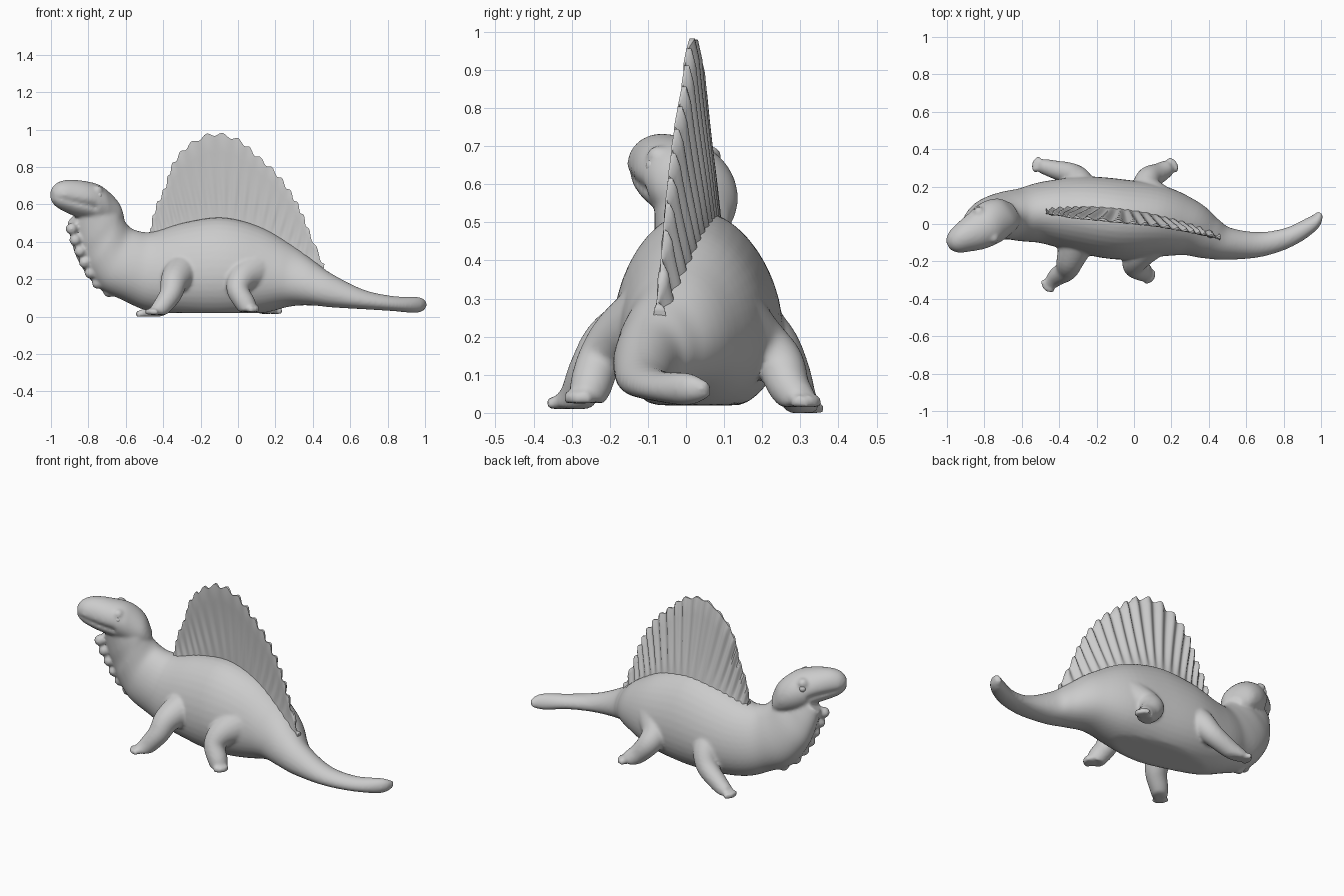
import bpy, bmesh, math
from mathutils import Vector, Matrix, Quaternion

cube = bpy.data.objects.get("Cube")
if cube:
    bpy.data.objects.remove(cube, do_unlink=True)

grey = bpy.data.materials.new("plain grey")
grey.use_nodes = True
GREY = (0.6, 0.6, 0.6, 1)
grey.diffuse_color = GREY
for node in grey.node_tree.nodes:
    if node.type == 'BSDF_PRINCIPLED':
        node.inputs["Base Color"].default_value = GREY


def spline(points, steps):
    """Catmull-Rom through tuples of any length."""
    out = []
    last = len(points) - 1
    for i in range(last):
        a, b, c, d = (points[max(0, min(last, i + k))] for k in (-1, 0, 1, 2))
        for s in range(steps):
            t = s / steps
            out.append(tuple(
                q + t / 2 * (r - p + t * (2 * p - 5 * q + 4 * r - w + t * (3 * (q - r) + w - p)))
                for p, q, r, w in zip(a, b, c, d)))
    out.append(points[-1])
    return out


def skin(bm, rings, floor=-9):
    """Bridge closed rings and cap both ends, flattened on a floor."""
    rows = [[bm.verts.new((p[0], p[1], max(p[2], floor))) for p in ring] for ring in rings]
    n = len(rows[0])
    for a, b in zip(rows, rows[1:]):
        for k in range(n):
            bm.faces.new((a[k], a[(k + 1) % n], b[(k + 1) % n], b[k]))
    bm.faces.new(rows[0][::-1])
    bm.faces.new(rows[-1])


def oval_loft(bm, stations, drop=0.0, groove=0.0, floor=-9, seg=40):
    """Stations: top x, top z, bottom x, bottom z, centre y, half width."""
    path = spline(stations, 6)
    mids = [Vector(((a + c) / 2, y, (b + d) / 2)) for a, b, c, d, y, w in path]
    rings = []
    for i, (a, b, c, d, y, w) in enumerate(path):
        t = mids[min(i + 1, len(mids) - 1)] - mids[max(i - 1, 0)]
        side = Vector((-t.y, t.x, 0)).normalized()
        up = Vector(((a - c) / 2, 0, (b - d) / 2))
        depth = groove if i > len(path) * 0.45 else 0
        ring = []
        for k in range(seg):
            ang = math.tau * k / seg
            s = math.sin(ang)
            h = s - drop * (1 - s * s)
            wide = w * (1 - depth * math.exp(-((s + 0.3) / 0.14) ** 2))
            ring.append(mids[i] + side * wide * math.cos(ang) + up * h)
        rings.append(ring)
    skin(bm, rings, floor)


def tube(bm, points, floor, seg=20):
    """Points: x, y, z, radius."""
    path = spline(points, 5)
    rings = []
    turn, old = Quaternion(), Vector((0, 0, 1))
    for i, p in enumerate(path):
        t = (Vector(path[min(i + 1, len(path) - 1)][:3]) - Vector(path[max(i - 1, 0)][:3])).normalized()
        turn = old.rotation_difference(t) @ turn
        old = t
        rings.append([Vector(p[:3]) + turn @ Vector((math.cos(math.tau * k / seg),
                                                     math.sin(math.tau * k / seg), 0)) * p[3]
                      for k in range(seg)])
    skin(bm, rings, floor)


def ball(bm, centre, radius):
    bmesh.ops.create_uvsphere(bm, u_segments=20, v_segments=12, radius=radius,
                              matrix=Matrix.Translation(centre))


def finish(bm, name):
    bmesh.ops.recalc_face_normals(bm, faces=bm.faces[:])
    mesh = bpy.data.meshes.new(name)
    bm.to_mesh(mesh)
    bm.free()
    obj = bpy.data.objects.new(name, mesh)
    bpy.context.collection.objects.link(obj)
    mesh.materials.append(grey)
    bpy.ops.object.select_all(action='DESELECT')
    obj.select_set(True)
    bpy.context.view_layer.objects.active = obj
    return obj


body = bmesh.new()

# Tail, trunk and neck
trunk = [
    (1.0, .08, .99, .04, .06, .015), (.965, .105, .95, .02, .005, .04),
    (.83, .11, .83, .03, -.07, .053), (.67, .145, .67, .04, -.11, .067),
    (.5, .23, .5, .05, -.105, .087), (.4, .3, .4, .06, -.075, .115),
    (.28, .39, .28, .055, -.02, .155), (.12, .48, .12, .015, .015, .195),
    (-.08, .53, -.08, -.01, .025, .215), (-.28, .505, -.28, 0, .05, .205),
    (-.45, .455, -.48, .03, .06, .17), (-.54, .46, -.62, .09, .05, .145),
    (-.59, .49, -.74, .15, .045, .13), (-.63, .55, -.82, .25, .03, .12),
    (-.66, .6, -.87, .37, .01, .105), (-.7, .64, -.9, .5, -.01, .085)]
oval_loft(body, trunk, drop=.15, floor=.02)

# Head with a mouth crease
head = [
    (-.625, .54, -.64, .47, .07, .05), (-.66, .63, -.68, .46, .05, .09),
    (-.74, .7, -.75, .48, .02, .115), (-.82, .725, -.83, .52, -.03, .108),
    (-.91, .732, -.9, .55, -.07, .085), (-.965, .715, -.965, .585, -.1, .06),
    (-.995, .68, -.995, .62, -.115, .025)]
oval_loft(body, head, groove=.16)

# Scalloped throat frill
for x, z in [(-.69, .135), (-.75, .18), (-.79, .235), (-.82, .29), (-.845, .35), (-.87, .41), (-.89, .47)]:
    ball(body, (x, .08 + (x + .69) * .5 - .03, z), .032)

# Legs with short toes, each cut flat at its sole
legs = [
    (.01, [(-.3, -.08, .24, .1), (-.34, -.19, .19, .075), (-.36, -.245, .12, .06),
           (-.41, -.28, .05, .05), (-.44, -.31, .02, .04)]),
    (0, [(-.28, .14, .24, .1), (-.29, .22, .18, .075), (-.33, .265, .11, .06),
         (-.42, .29, .05, .05), (-.49, .31, .015, .04)]),
    (.025, [(.08, -.08, .24, .12), (.02, -.17, .2, .08), (0, -.225, .14, .06),
            (.04, -.25, .07, .055), (.06, -.265, .03, .045)]),
    (.015, [(.12, .1, .24, .12), (.07, .19, .18, .08), (.08, .245, .13, .065),
            (.13, .27, .07, .055), (.18, .3, .03, .045)])]
for sole, path in legs:
    tube(body, path, sole)
    foot, ankle = Vector(path[-1][:3]), Vector(path[-2][:3])
    heading = math.atan2(foot.y - ankle.y, foot.x - ankle.x)
    for spread in (-.6, 0, .6):
        d = Vector((math.cos(heading + spread), math.sin(heading + spread), 0))
        tip = foot + d * .055
        tube(body, [(foot.x, foot.y, sole + .015, .026), (tip.x, tip.y, sole + .01, .02)], sole)

# Brow ridges above the eyes
across = Vector((.49, -.87, 0))
brow = Vector((-.79, -.005, .672))
for s in (1, -1):
    ball(body, brow + across * s * .078, .03)

# Fuse everything into one skin
obj = finish(body, "body")
fuse = obj.modifiers.new("fuse", 'REMESH')
fuse.mode = 'VOXEL'
fuse.voxel_size = .009
fuse.use_smooth_shade = True
soft = obj.modifiers.new("soften", 'SMOOTH')
soft.factor = .5
soft.iterations = 7
for m in ("fuse", "soften"):
    bpy.ops.object.modifier_apply(modifier=m)
obj.data.materials.clear()
obj.data.materials.append(grey)
bpy.ops.object.shade_smooth_by_angle(angle=math.radians(45))

# Eyes
for s, name in ((1, "right_eye"), (-1, "left_eye")):
    bm = bmesh.new()
    ball(bm, brow + across * s * .093 + Vector((0, 0, -.025)), .02)
    finish(bm, name)
    bpy.ops.object.shade_smooth_by_angle(angle=math.radians(45))

# Ribbed back sail: base x, base z, rim x, rim z
fan = [
    (-.46, .44, -.47, .46), (-.4, .46, -.44, .58), (-.33, .48, -.39, .69),
    (-.26, .5, -.35, .81), (-.18, .515, -.27, .91), (-.1, .52, -.14, .975),
    (-.03, .515, 0, .945), (.05, .5, .1, .86), (.13, .465, .2, .77),
    (.2, .43, .28, .665), (.28, .38, .34, .555), (.36, .32, .39, .43), (.45, .25, .46, .27)]
RIBS, ROWS = 20, 10
columns = spline(fan, 14)
rings = []
for i, (bx, bz, rx, rz) in enumerate(columns):
    wave = math.cos(math.tau * RIBS * i / (len(columns) - 1))
    base, rim = Vector((bx, 0, bz - .04)), Vector((rx, 0, rz))
    rim += (rim - base).normalized() * .01 * wave
    sides = ([], [])
    for j in range(ROWS + 1):
        v = j / ROWS
        p = base.lerp(rim, v)
        p.y = .05 - .15 * p.x - .25 * p.x ** 2 - .05 * v * (rz - bz) / .46
        p.y += .005 * wave * v
        thick = .018 * (1 - v) ** 2 + .009 + .005 * wave * min(1, 3 * v)
        thick *= .5 if j == ROWS else 1
        for side, sign in zip(sides, (1, -1)):
            side.append(p + Vector((0, sign * thick, 0)))
    rings.append(sides[0] + sides[1][::-1])
bm = bmesh.new()
skin(bm, rings)
finish(bm, "back_sail")
bpy.ops.object.shade_smooth_by_angle(angle=math.radians(50))
